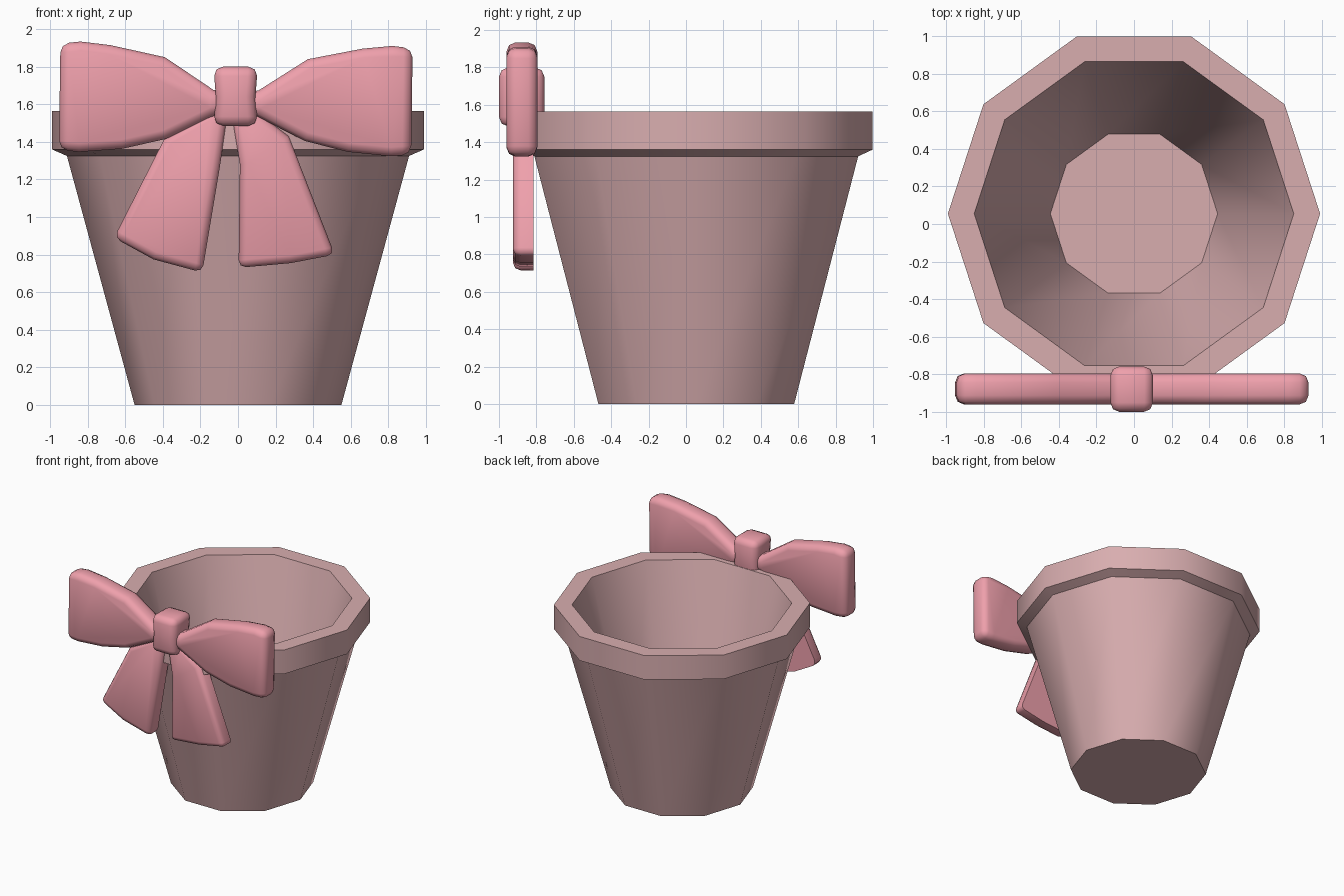
import bpy, bmesh, math

if "Cube" in bpy.data.objects:
    bpy.data.objects.remove(bpy.data.objects["Cube"])


def material(name, rgb):
    m = bpy.data.materials.new(name)
    m.diffuse_color = (*rgb, 1)
    m.use_nodes = True
    m.node_tree.nodes["Principled BSDF"].inputs["Base Color"].default_value = m.diffuse_color
    return m


CLAY = material("clay_pink", (0.69, 0.42, 0.43))
RIBBON = material("ribbon_pink", (0.86, 0.35, 0.41))


def finish(name, bm, mat, angle):
    bmesh.ops.recalc_face_normals(bm, faces=bm.faces)
    me = bpy.data.meshes.new(name)
    bm.to_mesh(me)
    bm.free()
    ob = bpy.data.objects.new(name, me)
    bpy.context.collection.objects.link(ob)
    me.materials.append(mat)
    bpy.ops.object.select_all(action='DESELECT')
    ob.select_set(True)
    bpy.context.view_layer.objects.active = ob
    bpy.ops.object.shade_smooth_by_angle(angle=math.radians(angle))
    return ob


def revolve(name, profile, sides, cy, mat):
    """Closed low-poly vessel from an (r, z) profile, capped at both ends."""
    bm = bmesh.new()
    rings = []
    for r, z in profile:
        rings.append([bm.verts.new((r * math.cos(math.tau * i / sides),
                                    cy + r * math.sin(math.tau * i / sides), z))
                      for i in range(sides)])
    for a, b in zip(rings, rings[1:]):
        for i in range(sides):
            j = (i + 1) % sides
            bm.faces.new((a[i], a[j], b[j], b[i]))
    bm.faces.new(rings[0])
    bm.faces.new(rings[-1])
    return finish(name, bm, mat, 38)


def pad(name, outline, y_front, y_back, bevel, flat_back=False):
    """Soft slab: an (x, z) outline extruded along y with rounded edges."""
    bm = bmesh.new()
    face = bm.faces.new([bm.verts.new((x, y_front, z)) for x, z in outline])
    ext = bmesh.ops.extrude_face_region(bm, geom=[face], use_keep_orig=True)
    for v in ext["geom"]:
        if isinstance(v, bmesh.types.BMVert):
            v.co.y = y_back
    bmesh.ops.recalc_face_normals(bm, faces=bm.faces)
    edges = [e for e in bm.edges if e.calc_face_angle(0) > math.radians(35)
             and not (flat_back and all(abs(v.co.y - y_back) < 1e-5 for v in e.verts))]
    bmesh.ops.bevel(bm, geom=edges, offset=bevel, segments=2, profile=0.5,
                    affect='EDGES', clamp_overlap=True)
    return finish(name, bm, RIBBON, 60)


# ten-sided pot with a chamfered rim and a hollow inside
revolve("pot", [(0.55, 0), (0.91, 1.325), (0.99, 1.36), (0.99, 1.565),
                (0.85, 1.565), (0.445, 0.08)], 10, 0.055, CLAY)

# bow loops: mirrored, the whole bow tilted slightly
CX, CZ, TILT = -0.012, 1.61, math.radians(-0.8)
LOOP = [(0.06, 0.055), (0.12, 0.065), (0.38, 0.235), (0.67, 0.295), (0.83, 0.312),
        (0.937, 0.30), (0.937, -0.265), (0.83, -0.275), (0.6, -0.255),
        (0.37, -0.20), (0.12, -0.075), (0.06, -0.065)]
for side, s in (("left", -1), ("right", 1)):
    pts = [(CX + s * x * math.cos(TILT) - z * math.sin(TILT),
            CZ + s * x * math.sin(TILT) + z * math.cos(TILT)) for x, z in LOOP]
    pad(f"bow_loop_{side}", pts, -0.96, -0.795, 0.048)

# bow tails, flat on the back
pad("bow_tail_left", [(-0.06, 1.52), (-0.15, 1.56), (-0.39, 1.42), (-0.66, 0.89),
                      (-0.45, 0.775), (-0.19, 0.705), (-0.096, 1.27)],
    -0.925, -0.815, 0.04, True)
pad("bow_tail_right", [(-0.03, 1.52), (0.1, 1.56), (0.27, 1.43), (0.515, 0.80),
                       (0.28, 0.755), (0.003, 0.73), (0.01, 1.28)],
    -0.925, -0.815, 0.04, True)

# knot
pad("bow_knot", [(-0.13, 1.80), (-0.118, 1.64), (-0.13, 1.485), (0.105, 1.485),
                 (0.093, 1.64), (0.105, 1.80)], -1.0, -0.757, 0.05)
